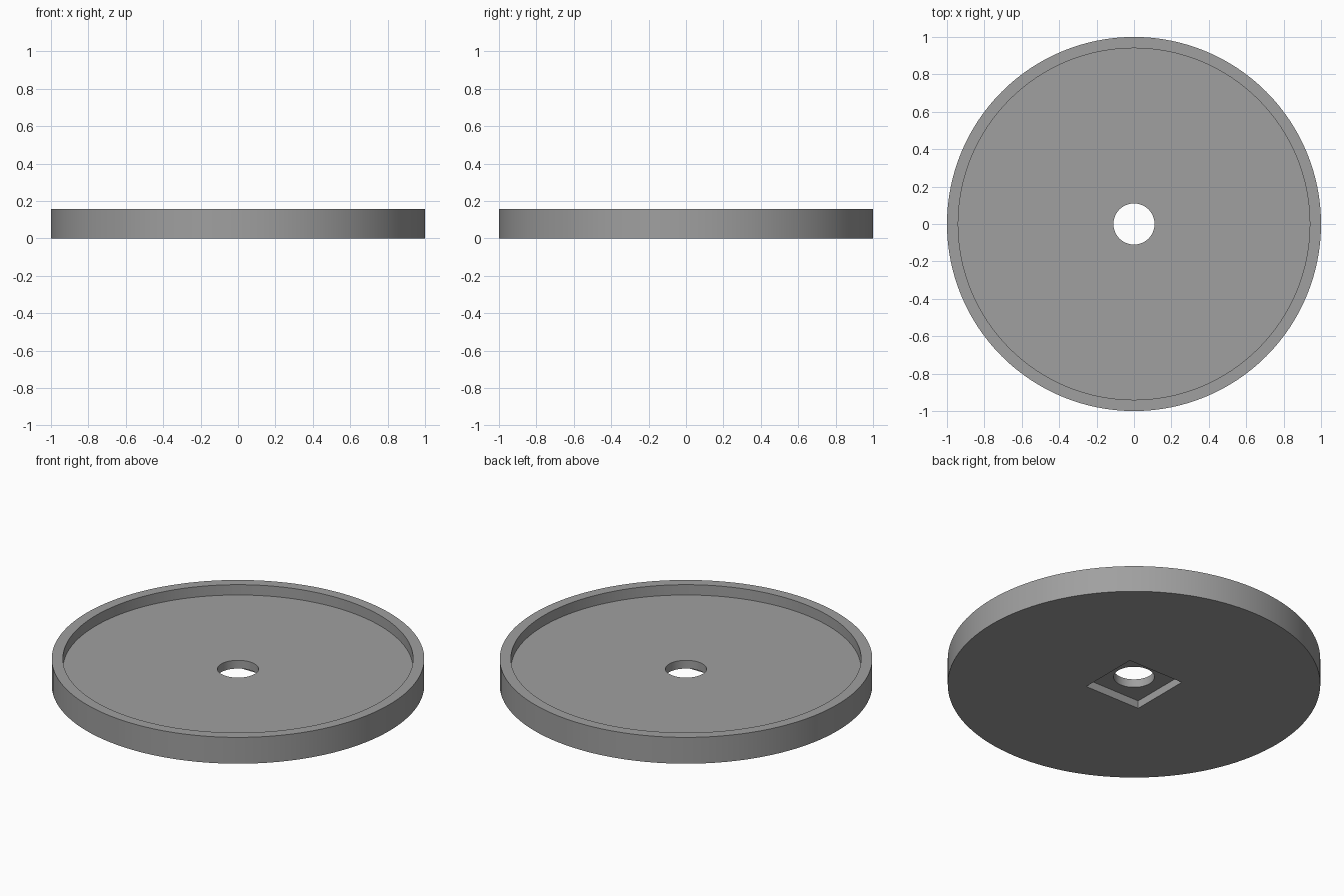
import bpy, bmesh, math

if "Cube" in bpy.data.objects:
    bpy.data.objects.remove(bpy.data.objects["Cube"])

HEIGHT, FLOOR = 0.156, 0.095             # rim top, dish floor
R_OUT, R_IN, R_HOLE = 1.0, 0.94, 0.11
POCKET_HALF, POCKET_DEPTH = 0.182, 0.046
SEGMENTS = 128

grey = bpy.data.materials.new("grey")
grey.diffuse_color = (0.35, 0.35, 0.35, 1)
grey.use_nodes = True
grey.node_tree.nodes["Principled BSDF"].inputs["Base Color"].default_value = grey.diffuse_color

# Dish: closed cross-section (radius, height) revolved around z
profile = [(R_HOLE, 0), (R_OUT, 0), (R_OUT, HEIGHT),
           (R_IN, HEIGHT), (R_IN, FLOOR), (R_HOLE, FLOOR)]
bm = bmesh.new()
rings = []
for i in range(SEGMENTS):
    a = 2 * math.pi * i / SEGMENTS
    rings.append([bm.verts.new((r * math.cos(a), r * math.sin(a), z)) for r, z in profile])
n = len(profile)
for i in range(SEGMENTS):
    p, q = rings[i], rings[(i + 1) % SEGMENTS]
    for j in range(n):
        k = (j + 1) % n
        bm.faces.new((p[j], q[j], q[k], p[k]))
bmesh.ops.recalc_face_normals(bm, faces=bm.faces)
mesh = bpy.data.meshes.new("round_dish")
bm.to_mesh(mesh)
bm.free()
mesh.materials.append(grey)
dish = bpy.data.objects.new("round_dish", mesh)
bpy.context.collection.objects.link(dish)

# Square pocket cut into the underside
bpy.ops.mesh.primitive_cube_add(size=2)
cutter = bpy.context.object
cutter.name = "pocket_cutter"
cutter.scale = (POCKET_HALF, POCKET_HALF, POCKET_DEPTH)
cutter.hide_render = True
cutter.data.materials.append(grey)

bpy.ops.object.select_all(action='DESELECT')
dish.select_set(True)
bpy.context.view_layer.objects.active = dish
cut = dish.modifiers.new("square_pocket", 'BOOLEAN')
cut.operation = 'DIFFERENCE'
cut.solver = 'EXACT'
cut.object = cutter
bpy.ops.object.modifier_apply(modifier=cut.name)
bpy.data.objects.remove(cutter)

# Smooth curved walls with sharp rims
bpy.ops.object.shade_smooth_by_angle(angle=math.radians(30))
